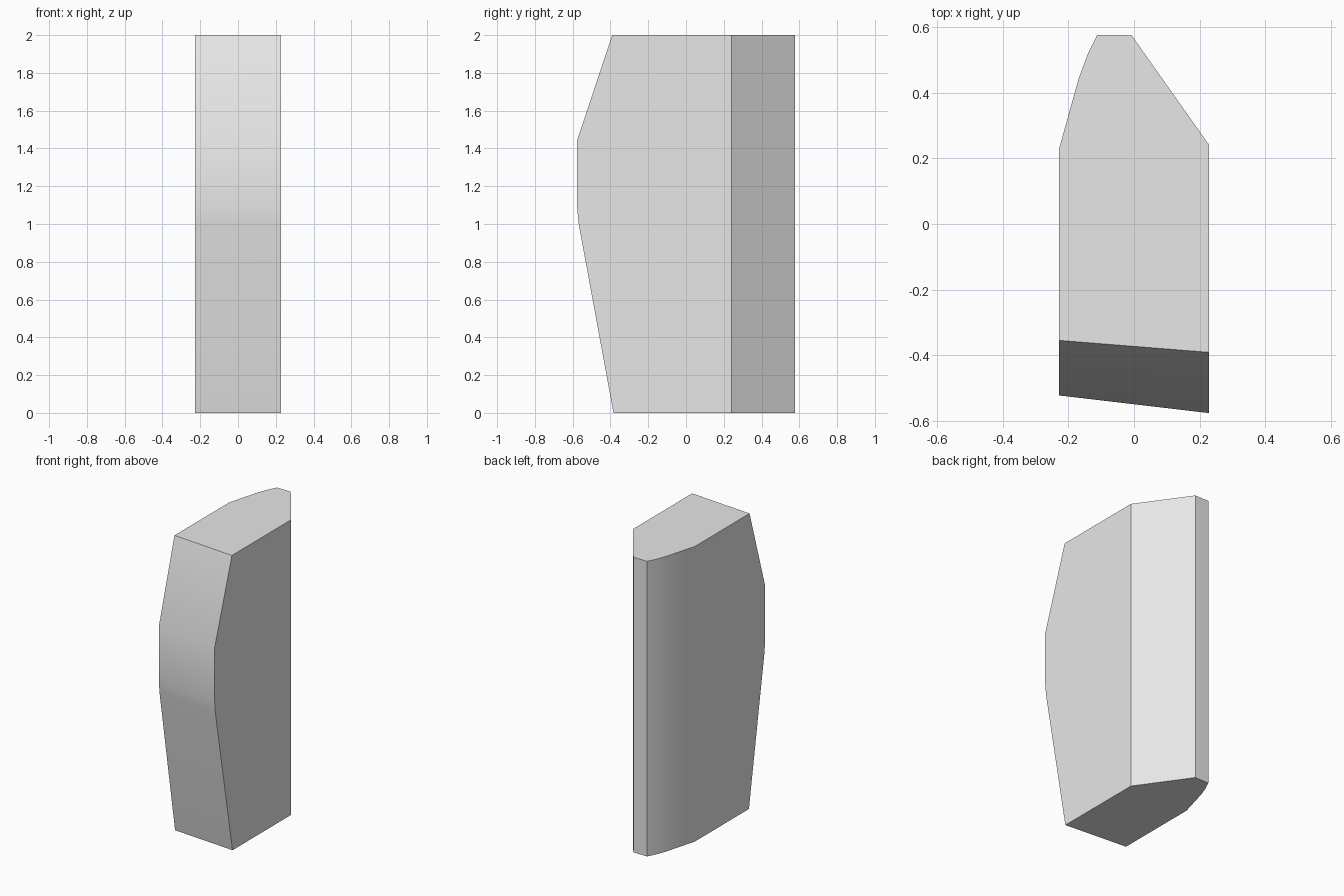
import bpy
import bmesh
import math

cube = bpy.data.objects.get("Cube")
if cube:
    bpy.data.objects.remove(cube, do_unlink=True)

# Material
grey = bpy.data.materials.new("plain_grey")
grey.use_nodes = True
grey.diffuse_color = (0.8, 0.8, 0.8, 1)
grey.node_tree.nodes["Principled BSDF"].inputs["Base Color"].default_value = (0.8, 0.8, 0.8, 1)

HALF_WIDTH = 0.228
LEFT_RATIO = 0.907   # the bulge is a little shallower on the -x side

# Front bulge profile: (height, front y)
bulge = [(0, -0.384), (1.0, -0.568), (1.085, -0.576), (1.445, -0.576), (2, -0.391)]

# Rear outline from the straight chamfer round to the curved side
rear = [(HALF_WIDTH, 0.242), (-0.008, 0.576), (-0.112, 0.576),
        (-0.142, 0.515), (-0.168, 0.445), (-HALF_WIDTH, 0.23)]

# Block: one outline ring per profile height, bridged and capped
bm = bmesh.new()
rings = []
for z, y in bulge:
    outline = [(-HALF_WIDTH, y * LEFT_RATIO), (HALF_WIDTH, y)] + rear
    rings.append([bm.verts.new((px, py, z)) for px, py in outline])

for low, high in zip(rings, rings[1:]):
    for i in range(len(low)):
        j = (i + 1) % len(low)
        bm.faces.new((low[i], low[j], high[j], high[i]))
bm.faces.new(rings[0][::-1])
bm.faces.new(rings[-1])
bmesh.ops.recalc_face_normals(bm, faces=bm.faces)

mesh = bpy.data.meshes.new("bulged_block")
bm.to_mesh(mesh)
bm.free()
mesh.materials.append(grey)
block = bpy.data.objects.new("bulged_block", mesh)
bpy.context.collection.objects.link(block)

# Soft shading over the bulge and curved side, crisp corners elsewhere
bpy.ops.object.select_all(action="DESELECT")
block.select_set(True)
bpy.context.view_layer.objects.active = block
bpy.ops.object.shade_smooth_by_angle(angle=math.radians(30))
